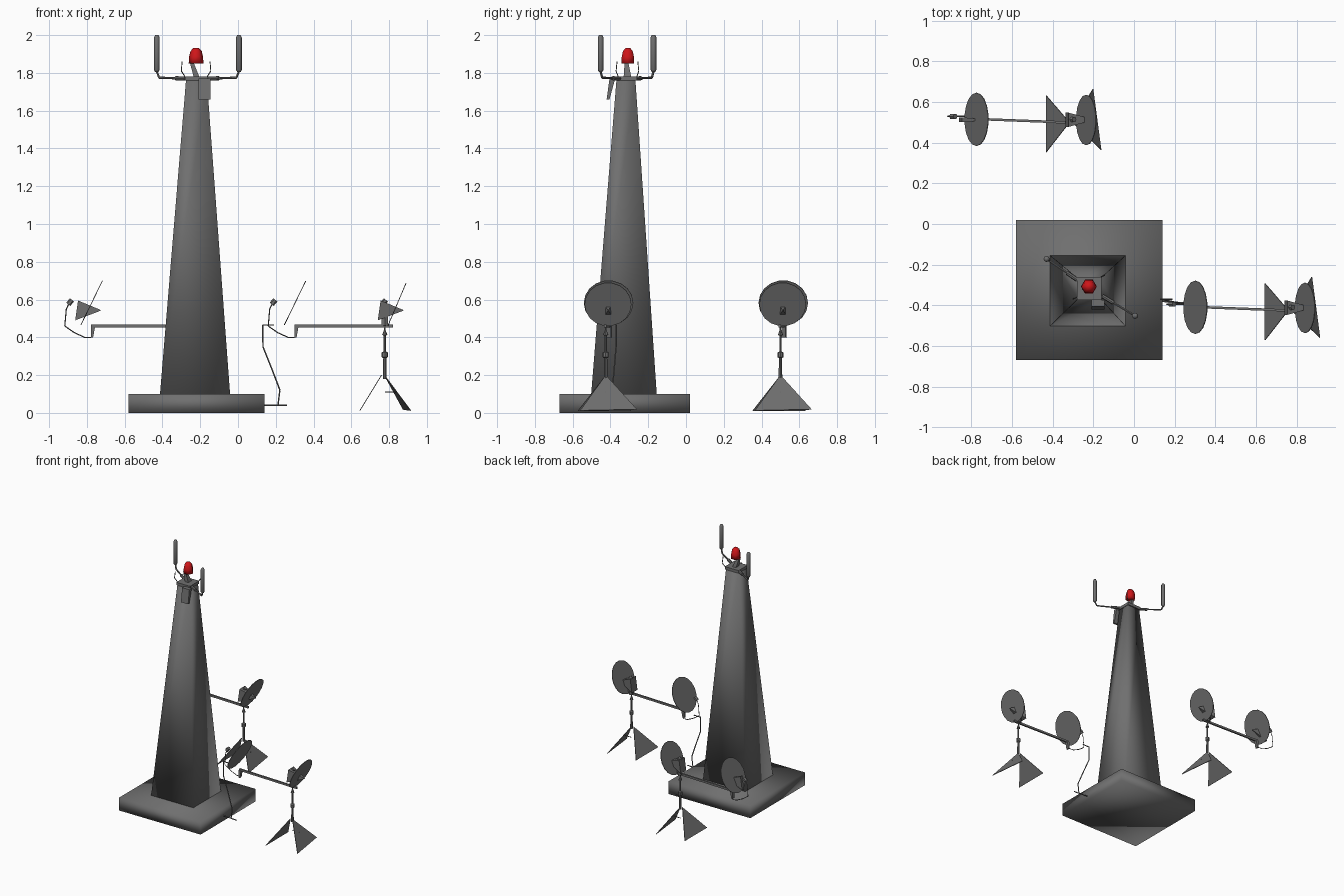
import bpy, bmesh, math
from mathutils import Vector, Matrix

if "Cube" in bpy.data.objects:
    bpy.data.objects.remove(bpy.data.objects["Cube"])


def material(name, rgb):
    m = bpy.data.materials.new(name)
    m.diffuse_color = (*rgb, 1)
    m.use_nodes = True
    m.node_tree.nodes["Principled BSDF"].inputs["Base Color"].default_value = m.diffuse_color
    return m


GREY = material("dark_grey", (0.16, 0.16, 0.16))
RED = material("beacon_red", (0.62, 0.008, 0.01))


def finish(name, bm, mat=GREY, smooth=False):
    bmesh.ops.recalc_face_normals(bm, faces=bm.faces)
    me = bpy.data.meshes.new(name)
    bm.to_mesh(me)
    bm.free()
    me.materials.append(mat)
    for p in me.polygons:
        p.use_smooth = smooth
    ob = bpy.data.objects.new(name, me)
    bpy.context.collection.objects.link(ob)
    return ob


def loft(name, rings, mat=GREY, smooth=False):
    """Skin a list of equal-length point rings and cap both ends."""
    bm = bmesh.new()
    vs = [[bm.verts.new(p) for p in r] for r in rings]
    n = len(vs[0])
    for a, b in zip(vs, vs[1:]):
        for i in range(n):
            j = (i + 1) % n
            bm.faces.new((a[i], a[j], b[j], b[i]))
    bm.faces.new(vs[0][::-1])
    bm.faces.new(vs[-1])
    return finish(name, bm, mat, smooth)


def rect(x0, x1, y0, y1, z):
    return [(x0, y0, z), (x1, y0, z), (x1, y1, z), (x0, y1, z)]


def box(name, x0, x1, y0, y1, z0, z1, smooth=False):
    return loft(name, [rect(x0, x1, y0, y1, z0), rect(x0, x1, y0, y1, z1)], smooth=smooth)


def lathe(name, x, y, profile, n=8, mat=GREY, smooth=False):
    rings = [[(x + r * math.cos(2 * math.pi * i / n), y + r * math.sin(2 * math.pi * i / n), z)
              for i in range(n)] for r, z in profile]
    return loft(name, rings, mat, smooth)


def rod(name, pts, r, n=6):
    """Straight-segment tube along a path."""
    bm = bmesh.new()
    for a, b in zip(pts, pts[1:]):
        a, b = Vector(a), Vector(b)
        d = b - a
        m = Matrix.Translation((a + b) / 2) @ d.to_track_quat('Z', 'Y').to_matrix().to_4x4()
        bmesh.ops.create_cone(bm, cap_ends=True, segments=n, radius1=r, radius2=r,
                              depth=d.length, matrix=m)
    return finish(name, bm)


def plate(name, pts, t=0.004):
    """Thin sheet from a flat polygon."""
    pts = [Vector(p) for p in pts]
    nrm = (pts[1] - pts[0]).cross(pts[2] - pts[0]).normalized() * t / 2
    return loft(name, [[p - nrm for p in pts], [p + nrm for p in pts]])


# Plinth and tapered tower
box("plinth", -0.58, 0.14, -0.67, 0.02, 0, 0.1, smooth=True)
loft("tower", [rect(-0.413, -0.042, -0.502, -0.155, 0.1),
               rect(-0.275, -0.165, -0.368, -0.268, 1.765)], smooth=True)
loft("tower_cap", [rect(-0.28, -0.16, -0.375, -0.26, 1.76),
                   rect(-0.28, -0.16, -0.375, -0.26, 1.782)])

# Hanging cabinet on the front of the tower top
loft("cabinet", [rect(-0.208, -0.145, -0.42, -0.405, 1.66),
                 rect(-0.208, -0.145, -0.405, -0.375, 1.77)])

# Red beacon, its stand and guard hooks
loft("beacon_stand", [rect(-0.235, -0.205, -0.33, -0.29, 1.78),
                      rect(-0.255, -0.235, -0.325, -0.305, 1.855)])
lathe("beacon", -0.222, -0.308, [(0.039, 1.85), (0.037, 1.885), (0.03, 1.915), (0.014, 1.932)],
      6, RED, True)
for s in (-1, 1):
    rod("guard_hook", [(-0.222 + s * 0.06, -0.31 + s * 0.05, 1.782),
                       (-0.222 + s * 0.078, -0.31 + s * 0.06, 1.81),
                       (-0.222 + s * 0.074, -0.31 + s * 0.055, 1.86)], 0.003, 4)

# Two whip antennas on bent arms at opposite corners
for x, y in ((-0.43, -0.172), (0.005, -0.452)):
    lathe("antenna", x, y, [(0.009, 1.805), (0.015, 1.815), (0.015, 1.988), (0.009, 2.0)], 8, smooth=True)
    c = Vector((-0.22, -0.315, 1.768))
    tip = Vector((x, y, 1.808))
    knee = Vector((x, y, 1.775)).lerp(c, 0.06)
    rod("antenna_arm", [tip, knee, c.lerp(knee, 0.3)], 0.006)
    rod("arm_joint", [c.lerp(knee, 0.3), c.lerp(knee, 0.56)], 0.011, 8)


def dish(x, y, z, hx, hz, hy):
    """Flat round reflector leaning back, facing -x and up."""
    ring = [(x + hx * math.sin(a), y + hy * math.cos(a), z + hz * math.sin(a))
            for a in (2 * math.pi * i / 18 for i in range(18))]
    plate("dish", ring)


def dish_station(ox, oy, left_bracket):
    def p(x, y, z):
        return (x + ox, y + oy, z)

    # Reflectors
    dish(0.302 + ox, -0.41 + oy, 0.582, 0.058, 0.119, 0.131)
    dish(0.842 + ox, -0.413 + oy, 0.575, 0.049, 0.115, 0.124)

    # Horizontal boom with end bracket
    loft("boom", [[p(x, y - 0.006, 0.453), p(x, y + 0.006, 0.453),
                   p(x, y + 0.006, 0.469), p(x, y - 0.006, 0.469)]
                  for x, y in ((0.30, -0.408), (0.82, -0.428))])
    loft("boom_bracket", [[p(0.298, y, 0.40), p(0.31, y, 0.40), p(0.32, y, 0.455), p(0.298, y, 0.46)]
                          for y in (-0.42, -0.398)])

    # Feed arm curling up to the receiver
    y = -0.395
    rod("feed_arm", [p(0.30, y, 0.40), p(0.265, y, 0.40), p(0.21, y, 0.425),
                     p(0.16, y, 0.46), p(0.168, y, 0.55), p(0.185, y, 0.585)], 0.003, 4)
    rod("receiver", [p(0.178, y, 0.575), p(0.198, y, 0.598)], 0.014, 6)
    rod("right_receiver", [p(0.763, -0.41, 0.575), p(0.783, -0.41, 0.598)], 0.014, 6)

    # Wedge brackets between boom and reflectors
    for bx in ([0.74, 0.215] if left_bracket else [0.74]):
        w = 0.035 if bx > 0.5 else 0.012
        loft("dish_bracket", [[p(bx + dx, -0.412 - w * s, z) for s, dx, z in
                               ((1, 0.0, 0.49), (-1, 0.0, 0.49), (-1, 0.015, 0.595), (1, 0.015, 0.595))],
                              [p(bx + 0.135, -0.412 - 0.002 * s, 0.543 + dz) for s, dz in
                               ((1, -0.002), (-1, -0.002), (-1, 0.002), (1, 0.002))]])
    rod("bracket_post", [p(0.777, -0.42, 0.46), p(0.777, -0.415, 0.52)], 0.02, 6)

    # Mast with collar and pointed head
    mx, my = 0.777 + ox, -0.425 + oy
    lathe("mast", mx, my, [(0.01, 0.18), (0.008, 0.29), (0.016, 0.295), (0.016, 0.32), (0.006, 0.325),
                           (0.006, 0.41), (0.014, 0.412), (0.004, 0.44), (0.004, 0.46)], 8)

    # Two triangular sheet legs
    plate("left_leg", [p(0.76, -0.425, 0.2), p(0.645, -0.572, 0.012), p(0.645, -0.292, 0.012)])
    plate("right_leg", [p(0.775, -0.425, 0.2), p(0.915, -0.56, 0.012), p(0.875, -0.26, 0.018)])
    rod("leg_brace", [p(0.777, -0.425, 0.11), p(0.84, -0.425, 0.11)], 0.003, 4)


dish_station(0, 0, False)
dish_station(-1.077, 0.925, True)

# Loose cable from the near dish down to the plinth
rod("cable", [(0.19, -0.37, 0.465), (0.13, -0.37, 0.465), (0.132, -0.37, 0.35), (0.18, -0.38, 0.23),
              (0.222, -0.39, 0.12), (0.212, -0.39, 0.04)], 0.004, 5)
rod("ground_cable", [(0.135, -0.38, 0.04), (0.26, -0.39, 0.04)], 0.004, 5)
